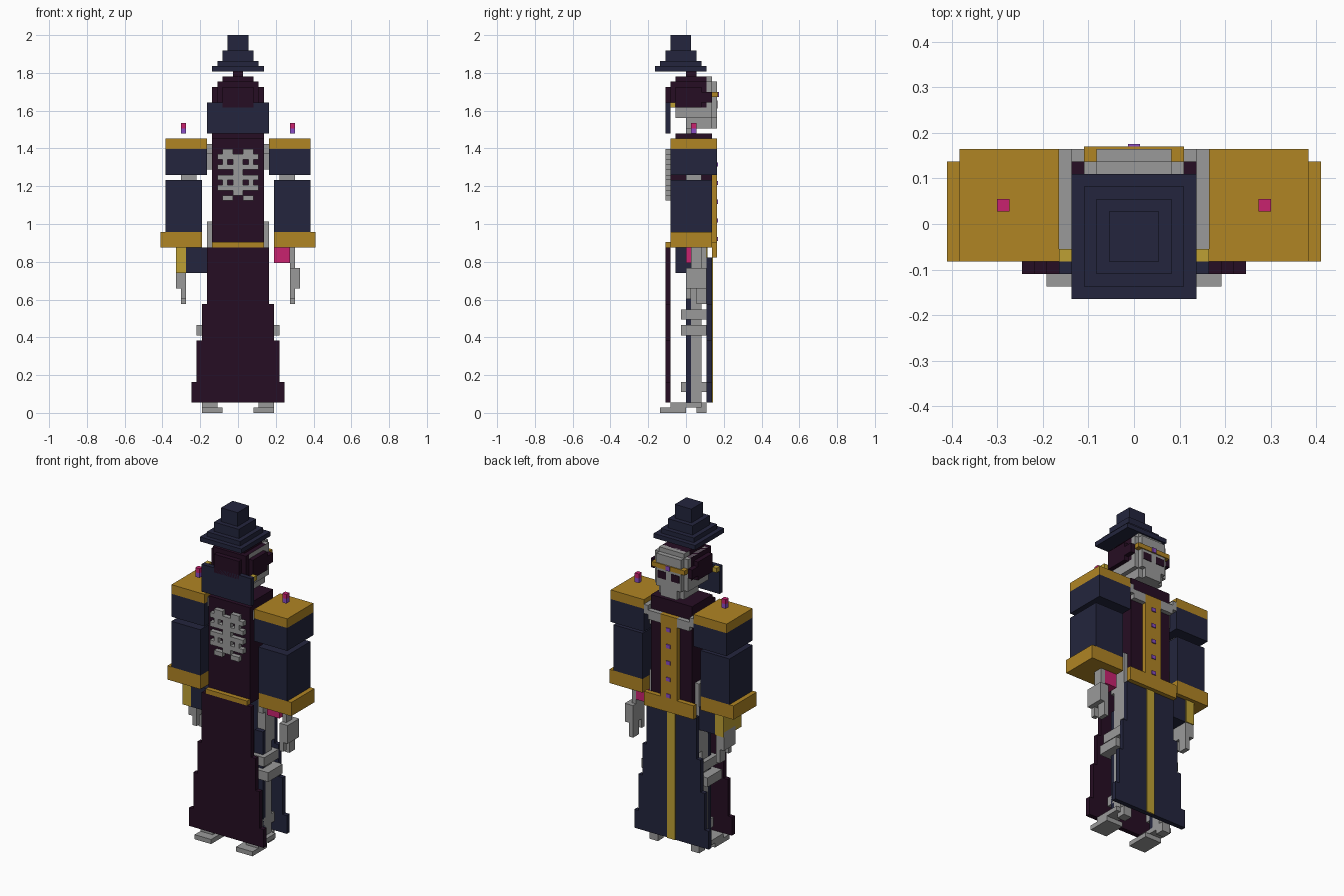
import bpy
import bmesh
from mathutils import Matrix, Vector

default = bpy.data.objects.get("Cube")
if default:
    bpy.data.objects.remove(default, do_unlink=True)

# One block of the building grid
UNIT = 2 / 73


def linear(channel):
    c = int(channel, 16) / 255
    return c / 12.92 if c <= 0.04045 else ((c + 0.055) / 1.055) ** 2.4


def material(name, code):
    color = [linear(code[i:i + 2]) for i in (0, 2, 4)] + [1]
    mat = bpy.data.materials.new(name)
    mat.use_nodes = True
    mat.diffuse_color = color
    mat.node_tree.nodes["Principled BSDF"].inputs["Base Color"].default_value = color
    return mat


navy = material("navy cloth", "23253d")
plum = material("dark plum cloth", "260d23")
bone = material("grey bone", "9a9a9a")
gold = material("deep gold trim", "b08524")
brass = material("yellow brass", "bea034")
pink = material("hot pink", "c8226f")
purple = material("violet gem", "8a4cc4")


def add_box(bm, x0, x1, y0, y1, z0, z1):
    size = Vector((x1 - x0, y1 - y0, z1 - z0))
    centre = Vector((x0 + x1, y0 + y1, z0 + z1)) / 2
    place = Matrix.Translation(centre * UNIT) @ Matrix.Diagonal(size * UNIT).to_4x4()
    bmesh.ops.create_cube(bm, size=1, matrix=place)


def part(name, mat, *boxes, pair=False):
    """Join boxes (x0, x1, y0, y1, z0, z1) in grid units; pair repeats them at -x."""
    bm = bmesh.new()
    for x0, x1, *rest in boxes:
        add_box(bm, x0, x1, *rest)
        if pair:
            add_box(bm, -x1, -x0, *rest)
    mesh = bpy.data.meshes.new(name)
    bm.to_mesh(mesh)
    bm.free()
    mesh.materials.append(mat)
    obj = bpy.data.objects.new(name, mesh)
    bpy.context.collection.objects.link(obj)
    return obj


def centred(name, mat, *boxes):
    """Boxes symmetric about x = 0, given as (half width, y0, y1, z0, z1)."""
    return part(name, mat, *[(-half, half, *rest) for half, *rest in boxes])


# Stepped hat
centred("hat", navy,
        (5, -6, 4, 66, 67),
        (4, -5, 3, 67, 68),
        (3, -4, 2, 68, 70),
        (2, -3, 1, 70, 73))

# Rounded hood over the back of the head
centred("hood", plum,
        (5, -2, 3, 59, 63),
        (4, -3, 4, 59, 64),
        (3, -4, 2, 59, 63),
        (3, -2, 4, 64, 65),
        (1, 0, 2, 65, 66))
part("hood_temples", plum, (4, 5, 3, 5, 60, 62), pair=True)

# Skull, jaw and neck
centred("skull", bone,
        (4, -2, 5, 57, 64),
        (3, 3, 5, 64, 65),
        (3, 5, 6, 57, 64))
centred("jaw", bone, (3, 0, 5, 55, 57), (2, 5, 6, 55, 57))
centred("neck", bone, (1, 0, 2, 53, 55))
part("eye_sockets", plum, (0.6, 2.6, 6, 6.1, 58.8, 60.4), pair=True)
centred("brow_band", gold, (4, 5, 6.2, 61, 62))
centred("brow_gem", purple, (0.5, 6.2, 6.4, 61, 62))

# Standing collar plate with its clasps
centred("collar_plate", navy, (6, -4, -3, 54, 60))
part("collar_clasps", brass, (5, 6, -3, -2, 59, 60), pair=True)

# Robe body
centred("robe_body", plum, (5, -3, 5, 32, 53), (5, -2, 5, 53, 54))

# Ribs on the front
ribs = [(4, -4, -3, z, z + 1) for z in range(43, 50, 2)]
centred("ribs", bone, (1, -4, -3, 42, 50), *ribs)
part("rib_ends", bone,
     (1, 3, -4, -3, 50, 51),
     (1, 3, -4, -3, 41, 42),
     (2, 3, -4, -3, 44, 45),
     (2, 3, -4, -3, 48, 49), pair=True)

# Shoulder and hip bones beside the robe
part("collar_bones", bone,
     (5, 6, -2, 6, 50, 52),
     (5, 6, -1, 4, 47, 50),
     (2, 5, 5, 6, 49, 51), pair=True)
part("hip_bones", bone, (5, 6, 0, 4, 29, 37), pair=True)

# Gold strip and belt
centred("back_strip", gold, (2, 5, 6, 33, 51))
gems = [(0.5, 6, 6.2, z, z + 0.8) for z in (33.2, 36.8, 40.4, 44, 47.6)]
centred("strip_gems", purple, *gems)
centred("back_belt", gold, (6, 5, 6, 30, 33))
centred("front_belt", gold, (5, -4, -3, 32, 33))

# Flared skirt panels, same outline front and back
flare = [(9, 2, 6), (8, 6, 14), (7, 14, 21), (6, 21, 32)]
centred("front_skirt", plum, *[(w, -4, -3, low, top) for w, low, top in flare])
centred("back_skirt", navy, *[(w, 4, 5, low, min(top, 30)) for w, low, top in flare])
centred("skirt_stripe", brass, (1, 5, 5.2, 2, 30))
part("leg_cloth", navy, (4, 6, 0, 1, 2, 25), pair=True)

# Legs and feet
part("leg_bones", bone,
     (4, 6, 1, 4, 22, 32),
     (4, 6, 1, 3, 2, 22),
     (4, 7, -1, 4, 18, 20),
     (5, 8, -1, 4, 15, 17),
     (4, 6, -1, 4, 4, 6), pair=True)
part("feet", bone,
     (3, 7, -5, 0, 0, 1),
     (4, 7, -3, 3, 1, 2),
     (4, 6, 2, 4, 0, 2), pair=True)

# Wide sleeves
part("shoulder_caps", gold, (6, 14, -3, 6, 51, 53), pair=True)
part("upper_sleeves", navy, (6, 14, -3, 6, 46, 51), pair=True)
part("arm_bones", bone, (8, 11, 0, 3, 45, 46), pair=True)
part("lower_sleeves", navy, (7, 14, -3, 5, 35, 45), pair=True)
part("cuffs", gold, (7, 15, -3, 5, 32, 35), pair=True)

# Candles above the shoulders
part("candle_bases", purple, (10, 11, 1, 2, 54, 55), pair=True)
part("candle_tips", pink, (10, 11, 1, 2, 55, 56), pair=True)

# Hands and wrists
part("hands", bone,
     (10, 11, 1, 3, 27, 32),
     (10, 12, 0, 4, 24, 28),
     (10, 11, 0, 1, 22, 24),
     (10, 11, 2, 4, 21, 24), pair=True)
part("left_wrist_block", pink, (7, 10, 0, 3, 29, 32))
part("right_wrist_cloth", navy, (-10, -6, -2, 4, 27, 32))
part("right_wrist_trim", brass, (-12, -10, -2, 4.2, 27, 32))
